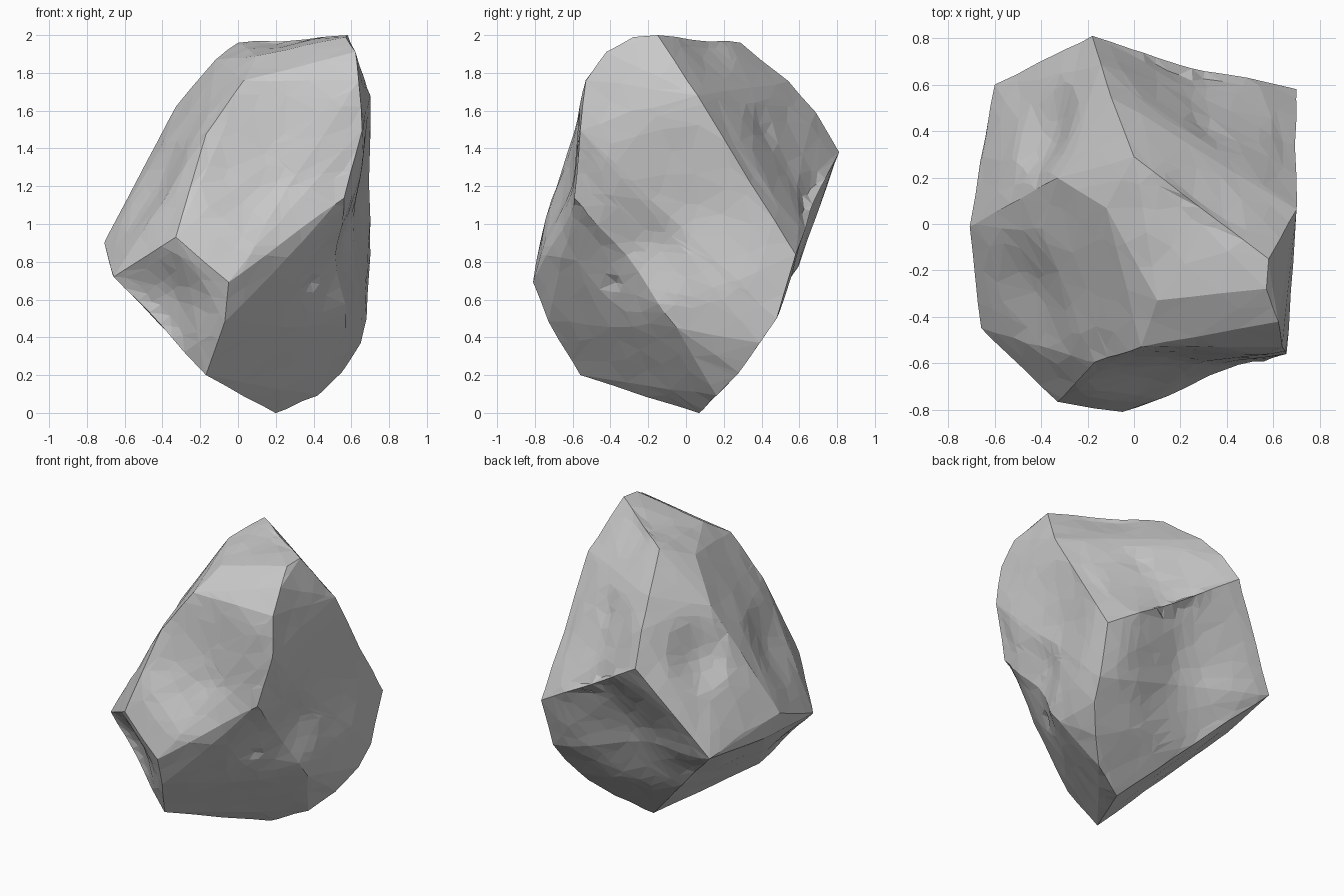
import bpy, bmesh
from mathutils import Vector, noise

if "Cube" in bpy.data.objects:
    bpy.data.objects.remove(bpy.data.objects["Cube"])

# corners and ridge points of the broken stone
CORNERS = [
    # summit ridge and brow
    (.58, -.15, 2), (.57, -.28, 1.99), (0, .29, 1.96), (-.12, .07, 1.87), (.1, -.33, 1.89),
    # front right edge
    (.62, -.42, 1.91), (.64, -.53, 1.76), (.66, -.56, 1.5), (.57, -.6, 1.14),
    # front left crease and low front corners
    (.03, -.53, 1.76), (-.17, -.6, 1.48), (-.33, -.77, .93), (-.05, -.81, .69), (-.07, -.73, .48), (-.17, -.56, .2),
    # left side
    (-.66, -.45, .72), (-.71, -.01, .9), (-.67, .1, .76), (-.4, -.03, 1.42), (-.33, .2, 1.62),
    (-.65, .3, .87), (-.6, .6, .79),
    # back ridge and right edge
    (-.1, .55, 1.75), (-.14, .68, 1.6), (-.18, .81, 1.38), (.7, .06, 1.68), (.7, .58, .84),
    # underside
    (.68, .48, .5), (.65, .39, .37), (.55, .28, .21), (.42, .16, .09), (.57, -.05, .45), (.2, .07, 0),
]

# hollows chipped into the faces: centre, radius, depth
DENTS = [
    ((.22, -.62, 1.3), .5, .08),    # front face
    ((.57, -.32, .82), .35, .05),   # right face, low
    ((.64, -.02, 1.05), .5, .06),   # right face, middle
    ((.2, .58, 1.25), .45, .04),    # upper back face
    ((.3, .4, 1.5), .13, .02),
    ((.27, .07, 1.97), .25, .02),   # summit ridge saddle
    ((.03, .52, .8), .55, .1),      # under the back
    ((-.38, .4, 1.36), .25, .06),   # back left face
    ((-.38, -.6, .6), .3, .05),     # lower front left face
    ((-.42, -.3, 1.2), .3, .03),    # upper front left face
    ((.4, -.41, .67), .06, .02),    # small chip low in front
]

bm = bmesh.new()
for p in CORNERS:
    bm.verts.new(p)
bmesh.ops.convex_hull(bm, input=bm.verts[:])
loose = [v for v in bm.verts if not v.link_faces]
bmesh.ops.delete(bm, geom=loose, context='VERTS')

# split long edges so the faces can be hollowed
for _ in range(5):
    long_edges = [e for e in bm.edges if e.calc_length() > .09]
    if not long_edges:
        break
    bmesh.ops.subdivide_edges(bm, edges=long_edges, cuts=1)
    bmesh.ops.triangulate(bm, faces=bm.faces[:])

# chip hollows and roughen, ridges giving way less than the faces
bm.normal_update()
heart = Vector((0, 0, .95))
moves = []
for v in bm.verts:
    ridge = any(e.calc_face_angle(0) > .6 for e in v.link_edges)
    push = 0
    for c, r, depth in DENTS:
        t = (v.co - Vector(c)).length / r
        if t < 1:
            push += depth * (1 - t * t) ** 1.5
    if ridge:
        push *= .45
    if .01 < v.co.z < 1.99:
        push += .006 * noise.noise(v.co * 6)
    moves.append((v, (heart - v.co).normalized() * push))
for v, step in moves:
    v.co += step

bmesh.ops.recalc_face_normals(bm, faces=bm.faces[:])
mesh = bpy.data.meshes.new("rock")
bm.to_mesh(mesh)
bm.free()
rock = bpy.data.objects.new("rock", mesh)
bpy.context.collection.objects.link(rock)

# irregular facets
facets = rock.modifiers.new("facets", 'DECIMATE')
facets.ratio = .2
